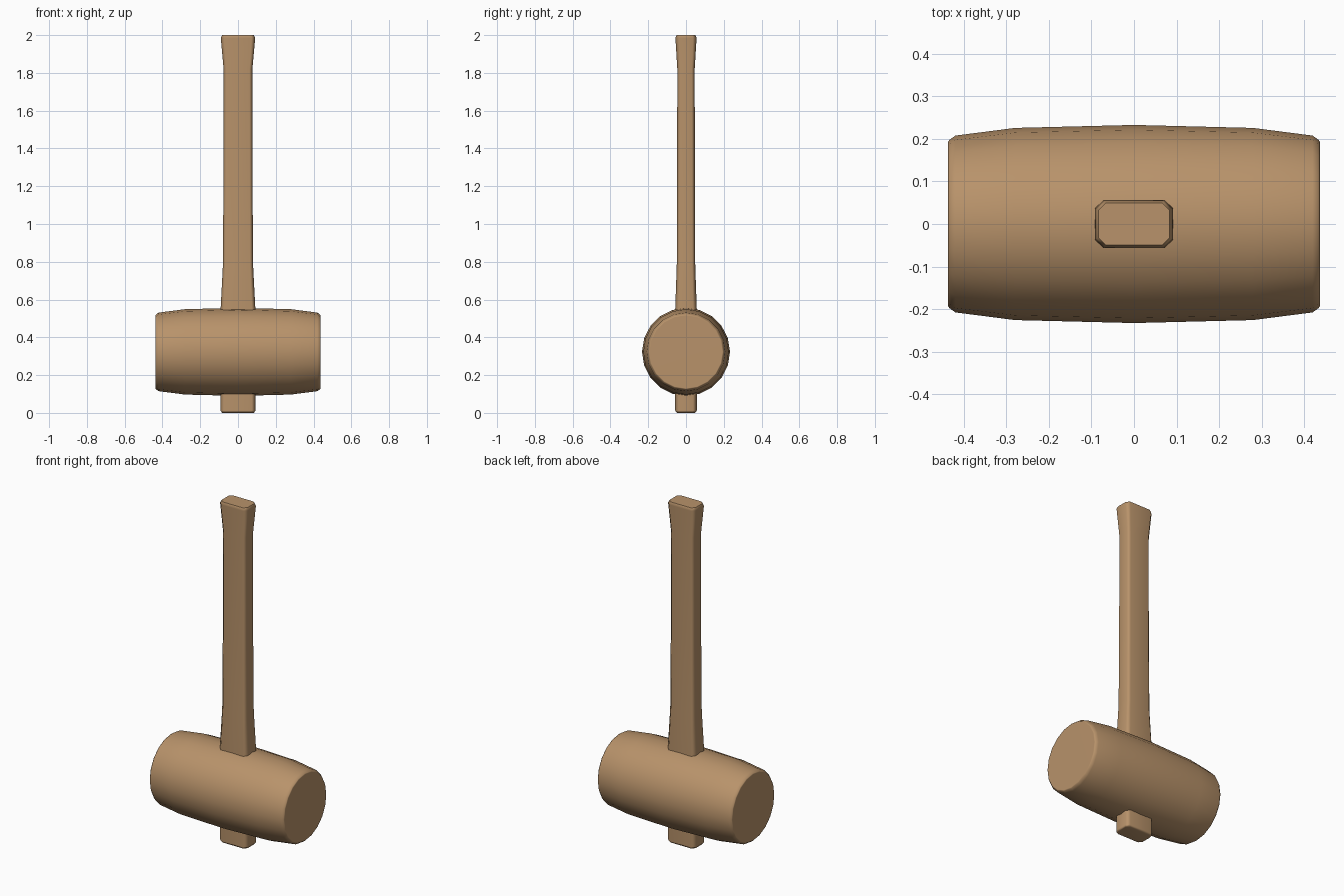
import bpy, bmesh, math

if "Cube" in bpy.data.objects:
    bpy.data.objects.remove(bpy.data.objects["Cube"])

wood = bpy.data.materials.new("light_wood")
wood.diffuse_color = (0.48, 0.29, 0.145, 1)
wood.use_nodes = True
wood.node_tree.nodes["Principled BSDF"].inputs["Base Color"].default_value = wood.diffuse_color


def loft(name, rings):
    """Bridge a list of equal-length vertex rings and cap both ends."""
    bm = bmesh.new()
    loops = [[bm.verts.new(p) for p in ring] for ring in rings]
    n = len(loops[0])
    for a, b in zip(loops, loops[1:]):
        for i in range(n):
            j = (i + 1) % n
            bm.faces.new((a[i], a[j], b[j], b[i]))
    bm.faces.new(loops[0][::-1])
    bm.faces.new(loops[-1])
    bmesh.ops.recalc_face_normals(bm, faces=bm.faces)
    me = bpy.data.meshes.new(name)
    bm.to_mesh(me)
    bm.free()
    me.materials.append(wood)
    ob = bpy.data.objects.new(name, me)
    bpy.context.collection.objects.link(ob)
    bpy.context.view_layer.objects.active = ob
    ob.select_set(True)
    bpy.ops.object.shade_smooth_by_angle(angle=math.radians(60))
    ob.select_set(False)
    # keep the large flats looking flat between the soft bevels
    mod = ob.modifiers.new("flat_faces", 'WEIGHTED_NORMAL')
    mod.keep_sharp = True
    return ob


# Barrel-shaped head lying along x
SIDES, HEAD_Z = 20, 0.323
half = [(0.438, 0.193), (0.434, 0.198), (0.42, 0.208), (0.28, 0.226)]
profile = [(-x, r) for x, r in half] + [(0, 0.233)] + [(x, r) for x, r in half[::-1]]
loft("mallet_head", [
    [(x, r * math.cos(2 * math.pi * i / SIDES), HEAD_Z + r * math.sin(2 * math.pi * i / SIDES))
     for i in range(SIDES)] for x, r in profile])


# Octagonal handle passing through the head, flared at grip end and head
def octagon(z, hx, hy, c):
    return [(hx - c, -hy, z), (hx, -hy + c, z), (hx, hy - c, z), (hx - c, hy, z),
            (-hx + c, hy, z), (-hx, hy - c, z), (-hx, -hy + c, z), (-hx + c, -hy, z)]


sections = [(0.0, 0.084, 0.048, 0.017), (0.012, 0.092, 0.057, 0.02),
            (0.55, 0.092, 0.057, 0.02), (0.78, 0.080, 0.049, 0.017),
            (1.2, 0.077, 0.047, 0.016), (1.82, 0.076, 0.046, 0.016),
            (1.985, 0.091, 0.056, 0.02), (2.0, 0.084, 0.049, 0.017)]
loft("handle", [octagon(*s) for s in sections])
